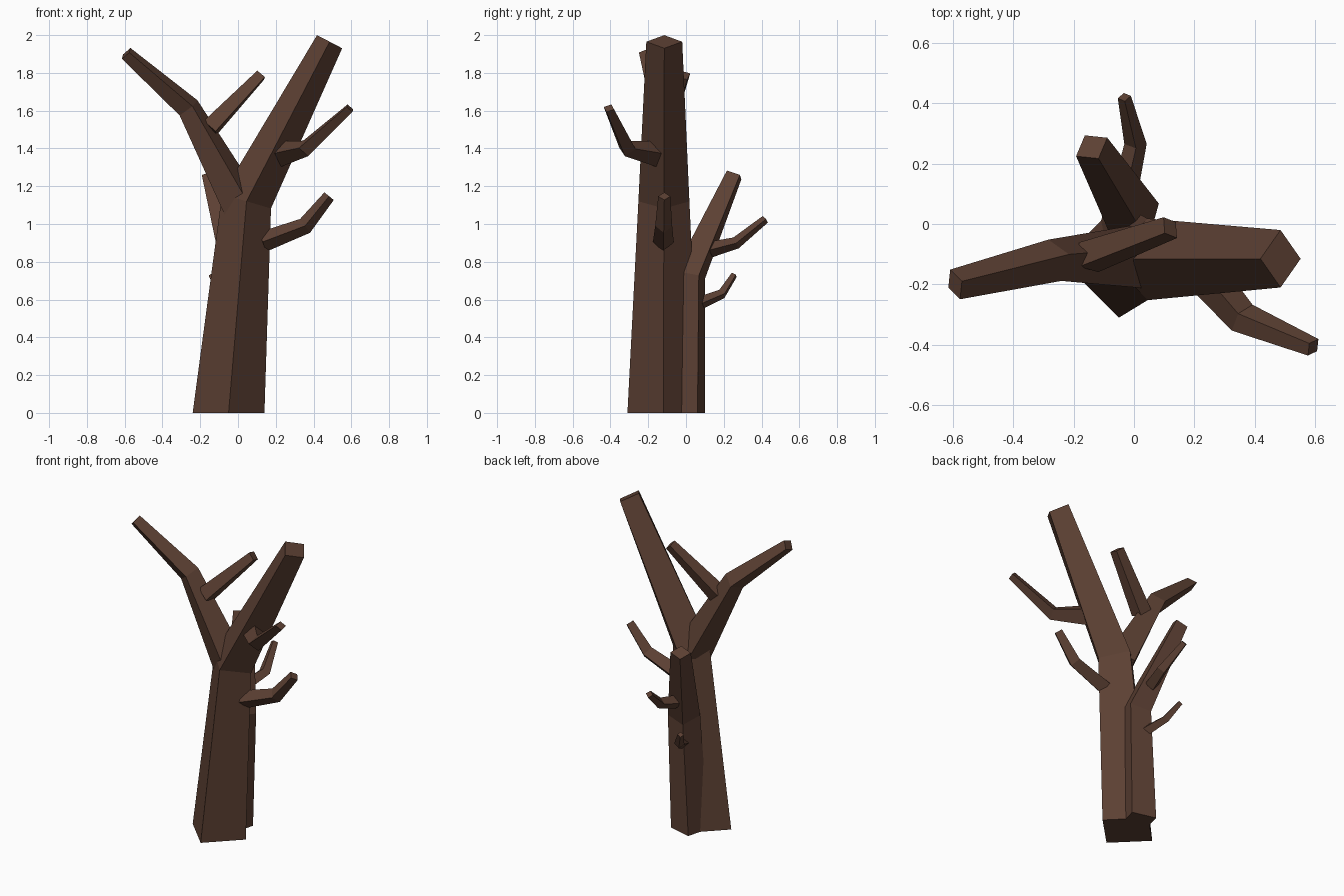
import bpy, bmesh
from mathutils import Vector

if "Cube" in bpy.data.objects:
    bpy.data.objects.remove(bpy.data.objects["Cube"])

bark = bpy.data.materials.new("dark brown bark")
bark.diffuse_color = (0.107, 0.051, 0.033, 1)
bark.use_nodes = True
bark.node_tree.nodes["Principled BSDF"].inputs["Base Color"].default_value = bark.diffuse_color


def limb(name, rings, side, grounded=False):
    """Four-sided tapering tube. rings: (centre, radius[, radius across]); side: direction of one corner."""
    pts = [Vector(r[0]) for r in rings]
    bm = bmesh.new()
    loops = []
    for i, ring in enumerate(rings):
        before = (pts[i] - pts[i - 1]).normalized() if i else Vector()
        after = (pts[i + 1] - pts[i]).normalized() if i < len(pts) - 1 else Vector()
        t = (before + after).normalized()
        if grounded and i == 0:
            t = Vector((0, 0, 1))
        u = Vector(side)
        u = (u - t * u.dot(t)).normalized()
        v = t.cross(u)
        ru, rv = ring[1], ring[-1]
        loops.append([bm.verts.new(pts[i] + d) for d in (u * ru, v * rv, -u * ru, -v * rv)])
    for a, b in zip(loops, loops[1:]):
        for k in range(4):
            n = (k + 1) % 4
            bm.faces.new((a[k], a[n], b[n], b[k]))
    bm.faces.new(loops[0][::-1])
    bm.faces.new(loops[-1])
    bmesh.ops.recalc_face_normals(bm, faces=bm.faces)
    mesh = bpy.data.meshes.new(name)
    bm.to_mesh(mesh)
    bm.free()
    mesh.materials.append(bark)
    bpy.context.collection.objects.link(bpy.data.objects.new(name, mesh))


# Main trunk leaning right, and the smaller trunk behind it
limb("main_trunk", [((-0.05, -0.12, 0), 0.19), ((0.045, -0.117, 1.12), 0.135),
                    ((0.485, -0.115, 1.965), 0.095, 0.075)], (0, 1, 0), True)
limb("rear_trunk", [((-0.03, 0.005, 0), 0.11), ((0.0, 0.02, 0.73), 0.095),
                    ((-0.14, 0.255, 1.26), 0.06, 0.05)], (0.85, 0.5, 0), True)

# Big left fork and its offshoot
limb("left_fork", [((0.02, -0.11, 1.1), 0.11), ((-0.262, -0.12, 1.615), 0.072, 0.065),
                   ((-0.592, -0.2, 1.903), 0.052, 0.038)], (0.33, -1, 0.1))
limb("left_offshoot", [((-0.15, -0.11, 1.505), 0.06), ((0.12, -0.012, 1.788), 0.042, 0.035)], (1, -1, 0))

# Bent branches on the right
limb("upper_right_branch", [((0.22, -0.15, 1.37), 0.068), ((0.358, -0.31, 1.4), 0.055, 0.045),
                            ((0.593, -0.408, 1.613), 0.033, 0.027)], (0.7, 0.7, 0))
limb("lower_right_branch", [((0.13, -0.12, 0.905), 0.055), ((0.355, -0.118, 0.99), 0.045),
                            ((0.482, -0.115, 1.147), 0.032)], (0, 1, 0))

# Twigs on the rear trunk
limb("upper_rear_twig", [((-0.025, 0.13, 0.865), 0.042), ((0.005, 0.265, 0.9), 0.037, 0.032),
                         ((-0.032, 0.42, 1.025), 0.022)], (1, 0.1, 0))
limb("lower_rear_twig", [((-0.03, 0.07, 0.58), 0.035), ((-0.085, 0.19, 0.63), 0.03, 0.026),
                         ((-0.14, 0.255, 0.73), 0.018)], (0.9, 0.4, 0))
